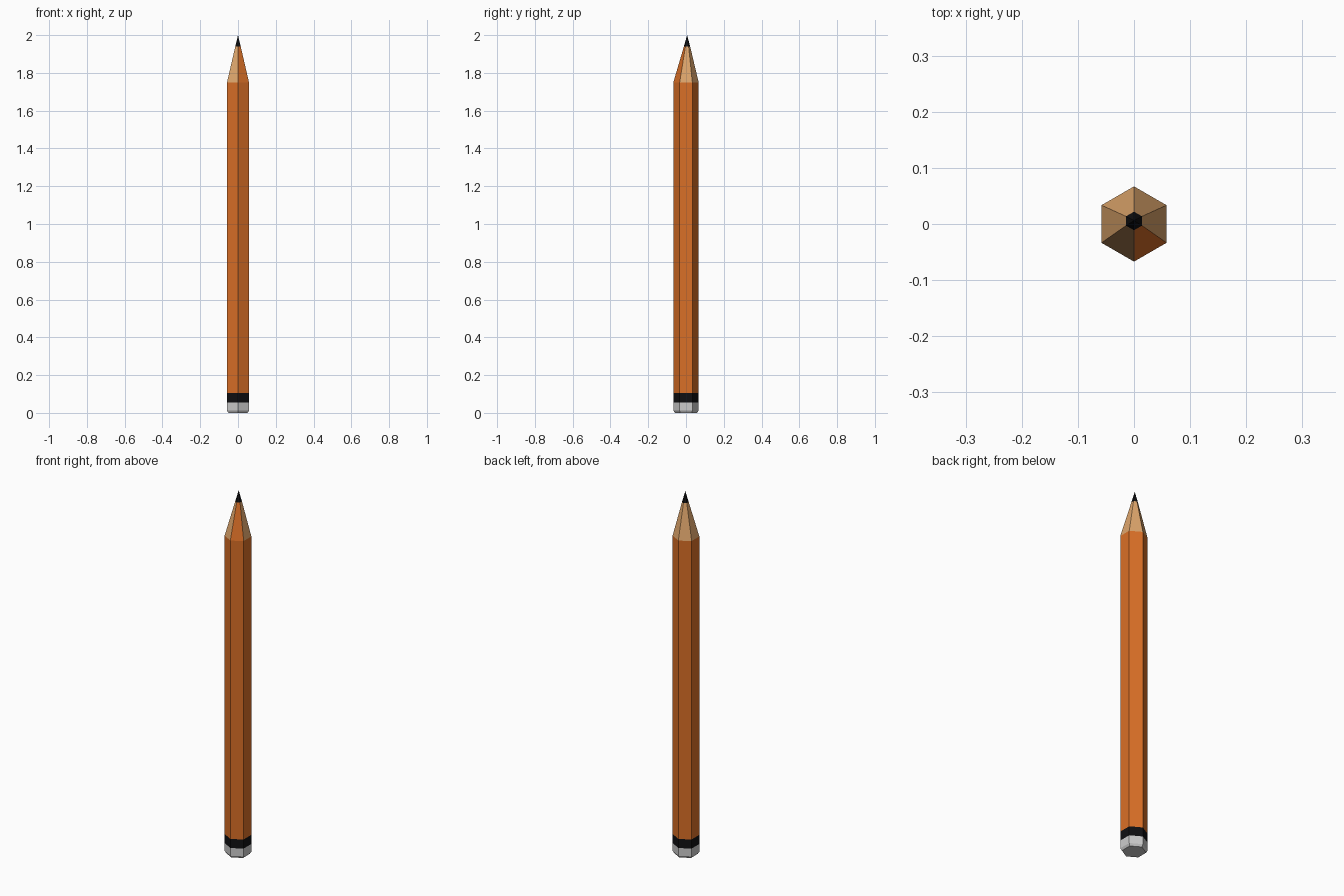
import bpy, bmesh, math

if "Cube" in bpy.data.objects:
    bpy.data.objects.remove(bpy.data.objects["Cube"])

R = 0.067          # corner radius of the hexagonal shaft
TIP_Y = 0.006      # the sharpened point sits slightly off centre


def mat(name, rgb):
    m = bpy.data.materials.new(name)
    m.diffuse_color = (*rgb, 1)
    m.use_nodes = True
    m.node_tree.nodes["Principled BSDF"].inputs["Base Color"].default_value = m.diffuse_color
    return m


orange = mat("orange_paint", (0.70, 0.16, 0.02))
wood = mat("wood", (0.73, 0.38, 0.15))
black = mat("black", (0.005, 0.005, 0.006))
white = mat("off_white", (0.75, 0.75, 0.75))


def hex_loft(name, rings, mats, cap_bottom=False, tip=None):
    """Flat-sided hexagonal skin through (radius, z, y offset) rings."""
    bm = bmesh.new()
    loops = []
    for r, z, oy in rings:
        angles = [math.radians(-90 + 60 * i) for i in range(6)]
        loops.append([bm.verts.new((r * math.cos(a), oy + r * math.sin(a), z))
                      for a in angles])
    for lo, hi in zip(loops, loops[1:]):
        for i in range(6):
            j = (i + 1) % 6
            f = bm.faces.new((lo[i], lo[j], hi[j], hi[i]))
            # the first side (front right) takes the second material, if any
            f.material_index = 1 if i == 0 and len(mats) > 1 else 0
    if cap_bottom:
        bm.faces.new(loops[0][::-1])
    if tip:
        top = bm.verts.new(tip)
        for i in range(6):
            bm.faces.new((loops[-1][i], loops[-1][(i + 1) % 6], top))
    me = bpy.data.meshes.new(name)
    bm.to_mesh(me)
    bm.free()
    ob = bpy.data.objects.new(name, me)
    for m in mats:
        me.materials.append(m)
    bpy.context.collection.objects.link(ob)
    return ob


# Chamfered end cap, dark band and painted shaft
hex_loft("end_cap", [(R - 0.008, 0, 0), (R, 0.012, 0), (R, 0.055, 0)], [white], cap_bottom=True)
hex_loft("dark_band", [(R, 0.055, 0), (R, 0.105, 0)], [black])
hex_loft("shaft", [(R, 0.105, 0), (R, 1.75, 0)], [orange])

# Sharpened wood with one side still painted, then the lead
LEAD_R, LEAD_Z = 0.0165, 1.94
lead_y = TIP_Y * 0.9
hex_loft("sharpened_wood", [(R, 1.75, 0), (LEAD_R, LEAD_Z, lead_y)], [wood, orange])
hex_loft("lead", [(LEAD_R, LEAD_Z, lead_y)], [black], tip=(0, TIP_Y, 2.0))
